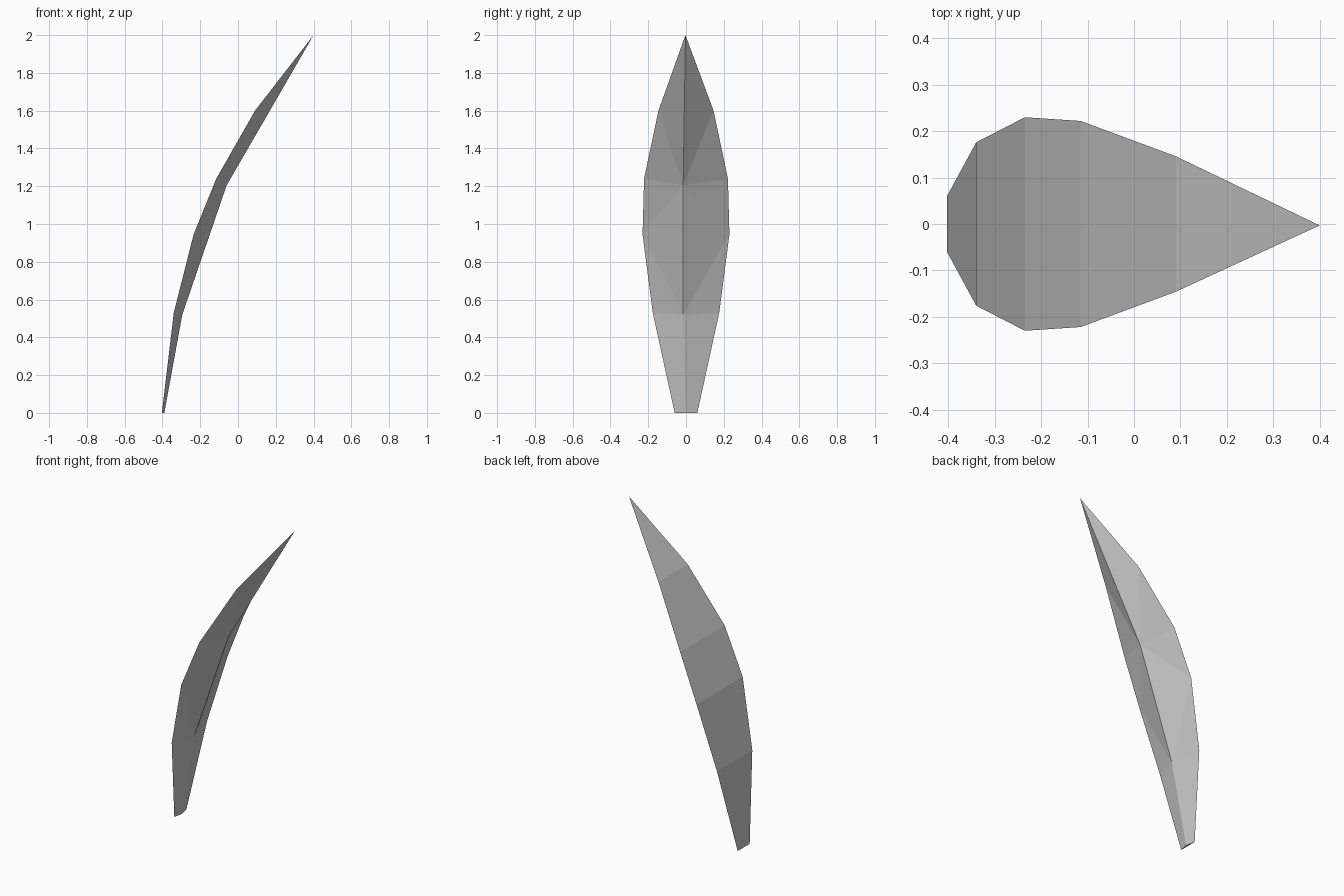
import bpy
import bmesh

cube = bpy.data.objects.get("Cube")
if cube:
    bpy.data.objects.remove(cube, do_unlink=True)

# Plain grey material
grey = bpy.data.materials.new("plain grey")
grey.use_nodes = True
colour = (0.58, 0.58, 0.58, 1)
grey.diffuse_color = colour
grey.node_tree.nodes["Principled BSDF"].inputs["Base Color"].default_value = colour

# Rim of the curved blade: x, half width, z from base to shoulder
RIM = [(-0.403, 0.06, 0), (-0.34, 0.176, 0.53), (-0.235, 0.23, 0.945),
       (-0.115, 0.222, 1.24), (0.09, 0.146, 1.6)]
# Keel along the hollow side, slightly off centre
KEEL = [(-0.39, -0.002, 0), (-0.295, -0.015, 0.52), (-0.06, -0.015, 1.205)]

bm = bmesh.new()
tip = bm.verts.new((0.4, -0.003, 2))
keel = [bm.verts.new(p) for p in KEEL]
sides = [[bm.verts.new((x, s * w, z)) for x, w, z in RIM] for s in (1, -1)]
left, right = sides

# Outer curved back: one flat band per step, closing at the tip
for i in range(len(RIM) - 1):
    bm.faces.new((left[i], left[i + 1], right[i + 1], right[i]))
bm.faces.new((left[-1], tip, right[-1]))

# Faceted inner side, mirrored about the keel
for r in sides:
    bm.faces.new((r[0], r[1], keel[1], keel[0]))
    bm.faces.new((r[1], r[2], keel[1]))
    bm.faces.new((r[2], keel[2], keel[1]))
    bm.faces.new((r[2], r[3], keel[2]))
    bm.faces.new((r[3], r[4], keel[2]))
    bm.faces.new((r[4], tip, keel[2]))

# Base cap
bm.faces.new((left[0], right[0], keel[0]))
bmesh.ops.recalc_face_normals(bm, faces=bm.faces)

mesh = bpy.data.meshes.new("curved_blade")
bm.to_mesh(mesh)
bm.free()
mesh.materials.append(grey)
blade = bpy.data.objects.new("curved_blade", mesh)
bpy.context.collection.objects.link(blade)
